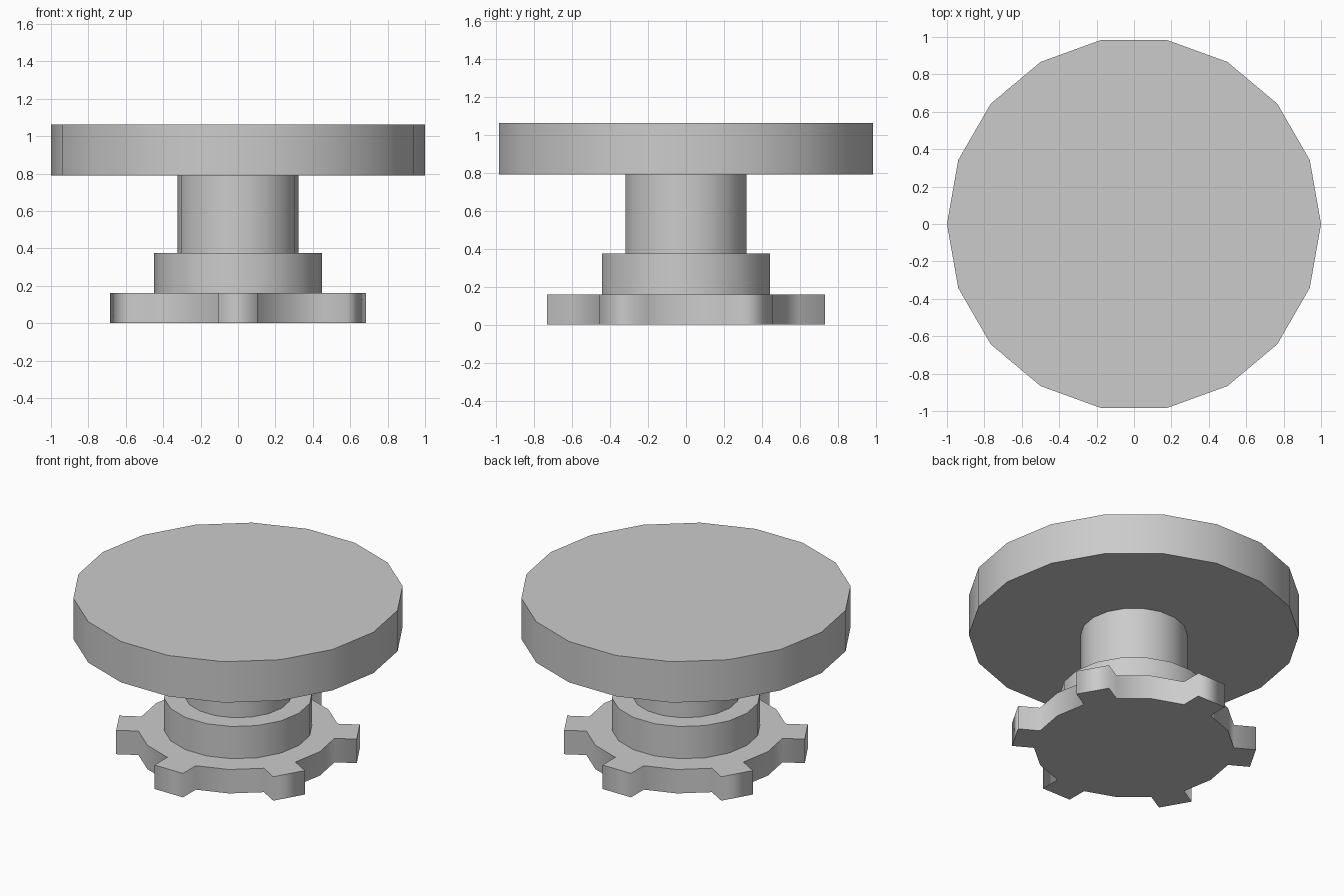
import bpy
import bmesh
from math import cos, sin, tau

SIDES = 18

cube = bpy.data.objects.get("Cube")
if cube:
    bpy.data.objects.remove(cube, do_unlink=True)

grey = bpy.data.materials.new("plain grey")
grey.use_nodes = True
colour = (0.6, 0.6, 0.6, 1)
grey.diffuse_color = colour
grey.node_tree.nodes["Principled BSDF"].inputs["Base Color"].default_value = colour


def ring(radius):
    """Corners of a regular polygon with one corner on +x."""
    return [(radius * cos(tau * i / SIDES), radius * sin(tau * i / SIDES))
            for i in range(SIDES)]


def toothed_ring(radius, reach):
    """The same polygon with every third side pushed out as a square tooth."""
    corners = ring(radius)
    outline = []
    for i, a in enumerate(corners):
        outline.append(a)
        if i % 3 == 1:
            b = corners[(i + 1) % SIDES]
            mid = tau * (i + 0.5) / SIDES
            dx, dy = reach * cos(mid), reach * sin(mid)
            outline += [(a[0] + dx, a[1] + dy), (b[0] + dx, b[1] + dy)]
    return outline


def prism(name, outline, bottom, top):
    """Closed prism: smooth wall, flat caps with crisp rims."""
    bm = bmesh.new()
    low = [bm.verts.new((x, y, bottom)) for x, y in outline]
    high = [bm.verts.new((x, y, top)) for x, y in outline]
    caps = [bm.faces.new(low[::-1]), bm.faces.new(high)]
    for i in range(len(low)):
        j = (i + 1) % len(low)
        bm.faces.new((low[i], low[j], high[j], high[i])).smooth = True
    for cap in caps:
        for edge in cap.edges:
            edge.smooth = False
    mesh = bpy.data.meshes.new(name)
    bm.to_mesh(mesh)
    bm.free()
    mesh.materials.append(grey)
    bpy.context.collection.objects.link(bpy.data.objects.new(name, mesh))


# Toothed foot, collar, shaft and wide top disc, stacked upwards
prism("toothed_base", toothed_ring(0.605, 0.135), 0, 0.16)
prism("collar", ring(0.45), 0.16, 0.375)
prism("shaft", ring(0.323), 0.375, 0.79)
prism("top_disc", ring(1), 0.79, 1.063)
